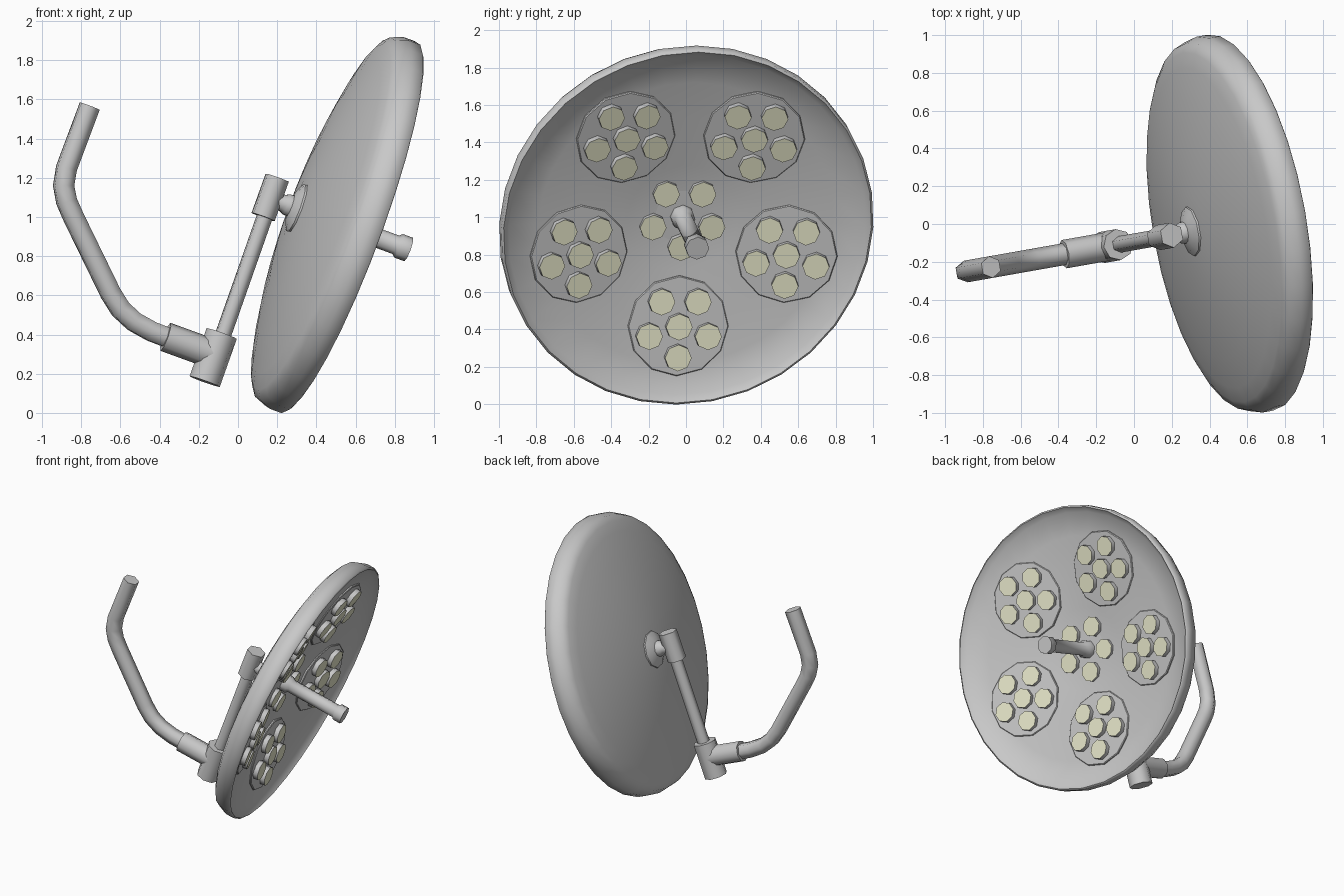
import bpy, bmesh, math
from mathutils import Matrix, Vector

cube = bpy.data.objects.get("Cube")
if cube:
    bpy.data.objects.remove(cube)


def material(name, rgb):
    m = bpy.data.materials.new(name)
    m.use_nodes = True
    m.diffuse_color = (*rgb, 1)
    m.node_tree.nodes["Principled BSDF"].inputs["Base Color"].default_value = (*rgb, 1)
    return m


GREY = material("light grey", (0.58, 0.58, 0.58))
LENS = material("pale yellow", (0.85, 0.85, 0.63))


def smooth(ob, degrees):
    bpy.ops.object.select_all(action='DESELECT')
    ob.select_set(True)
    bpy.context.view_layer.objects.active = ob
    bpy.ops.object.shade_smooth_by_angle(angle=math.radians(degrees))


def lathe(name, profile, frames, sides, degrees=60, lens_top=False):
    """Turn a (radius, height) profile about local z, once in every frame."""
    bm = bmesh.new()
    for frame in frames:
        rings = []
        for r, h in profile:
            count = sides if r > 0 else 1
            rings.append([bm.verts.new(frame @ Vector((
                r * math.cos(math.tau * i / sides), r * math.sin(math.tau * i / sides), h)))
                for i in range(count)])
        for a, b in zip(rings, rings[1:]):
            for i in range(sides):
                j = (i + 1) % sides
                loop = [a[i % len(a)], a[j % len(a)], b[j % len(b)], b[i % len(b)]]
                bm.faces.new(list(dict.fromkeys(loop)))
        for ring in (rings[0], rings[-1]):
            if len(ring) > 1:
                cap = bm.faces.new(ring)
        if lens_top:
            cap.material_index = 1
    bmesh.ops.recalc_face_normals(bm, faces=bm.faces)
    mesh = bpy.data.meshes.new(name)
    bm.to_mesh(mesh)
    bm.free()
    mesh.materials.append(GREY)
    if lens_top:
        mesh.materials.append(LENS)
    ob = bpy.data.objects.new(name, mesh)
    bpy.context.collection.objects.link(ob)
    smooth(ob, degrees)
    return ob


def rot(degrees, axis):
    return Matrix.Rotation(math.radians(degrees), 4, axis)


# Lamp frame: local z is the beam direction, origin at the rim's front centre
TURN, TILT = math.radians(10), math.radians(20)
u = Vector((-math.sin(TURN), math.cos(TURN), 0))
v = Vector((math.sin(TILT) * math.cos(TURN), math.sin(TILT) * math.sin(TURN), math.cos(TILT)))
n = u.cross(v)
CENTRE = Vector((0.57, 0.008, 0.945))
HEAD = Matrix.Translation(CENTRE) @ Matrix((u, v, n)).transposed().to_4x4()

# Domed back, rounded rim and shallow conical front
lathe("lamp_head", [(0, -.292), (.2, -.284), (.45, -.258), (.7, -.218), (.86, -.182), (.94, -.16),
                    (.985, -.135), (1.01, -.07), (1.01, -.008), (.998, 0), (.965, -.036),
                    (.8, -.072), (.59, -.106), (.3, -.15), (0, -.193)], [HEAD], 32, 60)

# Light pods: one central, five around it leaning inwards
centre_pod = HEAD @ Matrix.Translation((0, 0, -.172))
pods = [centre_pod]
for k in range(5):
    phi = -90 + 72 * k
    pods.append(HEAD @ rot(phi, 'Z') @ Matrix.Translation((.592, 0, -.087))
                @ rot(-9.2, 'Y') @ rot(-phi, 'Z'))
lathe("light_pods", [(.273, -.03), (.273, -.005), (.268, 0)], pods, 12, 40)

# Lenses: a ring of five in each pod, and a middle one in the outer pods
lens_frames = []
for pod in pods:
    if pod is not centre_pod:
        lens_frames.append(pod)
    for k in range(5):
        phi = math.radians(-90 + 72 * k)
        lens_frames.append(pod @ Matrix.Translation((.168 * math.cos(phi), .168 * math.sin(phi), 0)))
lathe("lenses", [(.072, -.01), (.072, .034)], lens_frames, 8, 60, lens_top=True)

# Handle in the middle of the front
lathe("handle", [(.066, -.18), (.064, -.13), (.05, -.11), (.05, .255), (.064, .27), (.064, .325)],
      [HEAD], 8, 50)

# Hub and neck on the back
lathe("hub", [(.134, -.26), (.132, -.297), (.09, -.318), (.058, -.328), (.056, -.35),
              (.045, -.37), (.045, -.43)], [HEAD], 10, 50)


def arm_point(x, z):
    """Point in the upright plane that holds the arm."""
    return Vector((x, CENTRE.y - .002 + (x - CENTRE.x) * math.tan(TURN), z))


def rod(name, start, end, radius, sides):
    a, b = arm_point(*start), arm_point(*end)
    frame = Matrix.Translation(a) @ (b - a).to_track_quat('Z', 'Y').to_matrix().to_4x4()
    return lathe(name, [(radius, 0), (radius, (b - a).length)], [frame], sides, 65)


# Jointed arm
rod("upper_collar", (.128, 1.0), (.2, 1.2), .067, 6)
rod("arm_rod", (-.1, .33), (.15, 1.04), .044, 6)
rod("lower_collar", (-.17, .16), (-.083, .405), .083, 8)
rod("side_socket", (-.37, .388), (-.12, .297), .076, 8)

# Bent tube
curve = bpy.data.curves.new("bent_tube", 'CURVE')
curve.dimensions = '3D'
curve.bevel_depth = .058
curve.bevel_resolution = 1
curve.use_fill_caps = True
path = [(-.33, .373), (-.44, .415), (-.53, .465), (-.6, .53), (-.65, .61), (-.84, 1.0),
        (-.875, 1.08), (-.89, 1.16), (-.875, 1.25), (-.757, 1.565)]
spline = curve.splines.new('POLY')
spline.points.add(len(path) - 1)
for point, xz in zip(spline.points, path):
    point.co = (*arm_point(*xz), 1)
curve.materials.append(GREY)
tube = bpy.data.objects.new("bent_tube", curve)
bpy.context.collection.objects.link(tube)
bpy.ops.object.select_all(action='DESELECT')
tube.select_set(True)
bpy.context.view_layer.objects.active = tube
bpy.ops.object.convert(target='MESH')
smooth(bpy.context.view_layer.objects.active, 65)
